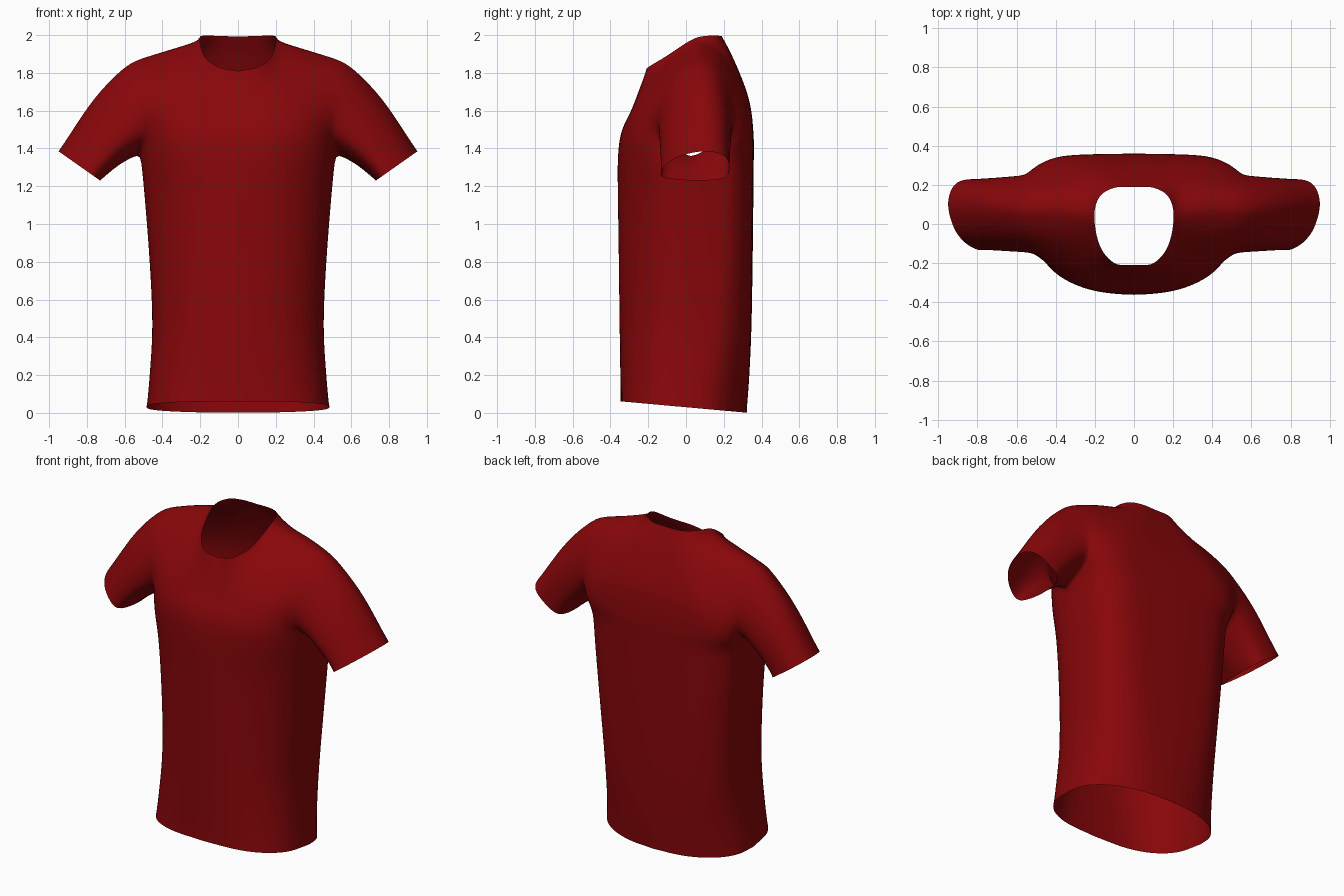
import bpy, bmesh, math
from mathutils import Vector

if "Cube" in bpy.data.objects:
    bpy.data.objects.remove(bpy.data.objects["Cube"])

N = 6          # subdivisions per control span
SEAM_Y = 0.02  # depth of the side seam


def spline(pts, closed=False):
    """Dense Catmull-Rom curve through the points."""
    p = [Vector(q) for q in pts]
    p = [p[-1]] + p + [p[0], p[1]] if closed else [2 * p[0] - p[1]] + p + [2 * p[-1] - p[-2]]
    out = []
    for a, b, c, d in zip(p, p[1:], p[2:], p[3:]):
        for i in range(N):
            t = i / N
            out.append(0.5 * (2 * b + (c - a) * t + (2 * a - 5 * b + 4 * c - d) * t * t
                              + (3 * b - a - 3 * c + d) * t ** 3))
    return out if closed else out + [p[-2]]


def patch(rows, top):
    """Dense grid through coarse rows, ending in a ready-made dense top row."""
    rows = [spline(r) for r in rows] + [top]
    return [list(r) for r in zip(*[spline(c) for c in zip(*rows)])]


def half_ring(z, half_w, depth, power, side):
    """Quarter of the torso outline, from the centre to the side seam."""
    pts = []
    for j in range(6):
        a = math.radians(18 * j)
        x = half_w * math.sin(a) ** (2 / power)
        y = SEAM_Y + side * (depth - side * SEAM_Y) * max(math.cos(a), 0) ** (2 / power)
        pts.append((x, y, z + (0.03 - 0.09 * y) * max(0, 1 - z / 0.9)))
    return pts


# torso levels: z, half width, front depth, back depth, front and back roundness
levels = [(0, .485, .348, .322, 2.7, 2.2), (.18, .47, .35, .336, 2.5, 2.4),
          (.45, .455, .354, .348, 2.3, 3.0), (.8, .47, .358, .354, 2.15, 3.5),
          (1.15, .497, .363, .358, 2.1, 3.7), (1.35, .515, .363, .36, 2.3, 3.7)]
PIT = (len(levels) - 1) * N

# neckline from front centre to back centre, and the shoulder seam
neck = spline([(0, -.21, 1.81), (.1, -.2, 1.83), (.175, -.11, 1.885), (.203, .04, 1.98),
               (.175, .14, 1.998), (.1, .185, 1.995), (0, .19, 1.993)])
shoulder = spline([(.203, .04, 1.98), (.38, .07, 1.925), (.58, .07, 1.865)])
front_top = neck[:3 * N] + shoulder[:1 + 2 * N]
back_top = neck[:3 * N:-1] + shoulder

# front and back upper panels, each row from the centre to the armhole
front_rows = [half_ring(z, w, f, pf, -1) for z, w, f, b, pf, pb in levels] + [
    [(0, -.343, 1.49), (.18, -.335, 1.49), (.31, -.3, 1.49), (.4, -.25, 1.49), (.46, -.19, 1.48), (.505, -.13, 1.47)],
    [(0, -.29, 1.6), (.14, -.285, 1.61), (.26, -.265, 1.63), (.36, -.225, 1.64), (.45, -.18, 1.64), (.53, -.14, 1.62)],
    [(0, -.245, 1.72), (.12, -.235, 1.73), (.2, -.19, 1.77), (.28, -.11, 1.83), (.42, -.075, 1.815), (.56, -.05, 1.785)]]
back_rows = [half_ring(z, w, b, pb, 1) for z, w, f, b, pf, pb in levels] + [
    [(0, .358, 1.47), (.24, .356, 1.47), (.37, .348, 1.47), (.455, .322, 1.47), (.51, .282, 1.47), (.54, .225, 1.47)],
    [(0, .335, 1.66), (.17, .335, 1.66), (.3, .328, 1.66), (.41, .308, 1.65), (.5, .278, 1.64), (.57, .243, 1.63)],
    [(0, .25, 1.875), (.12, .25, 1.878), (.2, .23, 1.89), (.28, .195, 1.9), (.42, .185, 1.865), (.57, .17, 1.81)]]
front, back = patch(front_rows, front_top), patch(back_rows, back_top)

# sew the side seam
for r in range(PIT + 1):
    back[r][-1] = front[r][-1]

# sleeve: lofted from the armhole to the cuff
armhole = [r[-1] for r in front[PIT:]] + [r[-1] for r in reversed(back[PIT + 1:-1])]
cuff_shape = [(0, .05), (.12, -.12), (.48, -.115), (.83, -.035), (1, .095), (.87, .195), (.53, .228), (.1, .205)]
cuff = spline([(.73 + .22 * t, y, 1.23 + .155 * t) for t, y in cuff_shape], closed=True)
sleeve = []
for a, c in zip(armhole, cuff):
    mid = a.lerp(c, .5) + Vector((0, 0, .015 + .03 * (c.z - 1.23) / .155))
    sleeve.append(spline([a, mid, c]))
sleeve.append(sleeve[0])

# assemble one half, mirror it, weld and relax the seams
bm = bmesh.new()
for grid in (front, back, sleeve):
    vs = [[bm.verts.new(p) for p in row] for row in grid]
    for r0, r1 in zip(vs, vs[1:]):
        for j in range(len(r0) - 1):
            bm.faces.new((r0[j], r0[j + 1], r1[j + 1], r1[j]))
half = bmesh.ops.duplicate(bm, geom=bm.verts[:] + bm.edges[:] + bm.faces[:])["geom"]
for v in half:
    if isinstance(v, bmesh.types.BMVert):
        v.co.x *= -1
bmesh.ops.remove_doubles(bm, verts=bm.verts[:], dist=0.0005)
inner = [v for v in bm.verts if not v.is_boundary]
for _ in range(8):
    bmesh.ops.smooth_vert(bm, verts=inner, factor=0.5, use_axis_x=True, use_axis_y=True, use_axis_z=True)
bmesh.ops.recalc_face_normals(bm, faces=bm.faces[:])
front_face = min(bm.faces, key=lambda f: f.calc_center_median().y)
if front_face.normal.y > 0:
    bmesh.ops.reverse_faces(bm, faces=bm.faces[:])
for f in bm.faces:
    f.smooth = True

mesh = bpy.data.meshes.new("shirt")
bm.to_mesh(mesh)
bm.free()
shirt = bpy.data.objects.new("shirt", mesh)
bpy.context.collection.objects.link(shirt)

# red cloth
cloth = bpy.data.materials.new("red_cloth")
cloth.diffuse_color = (0.25, 0.002, 0.003, 1)
cloth.use_nodes = True
cloth.node_tree.nodes["Principled BSDF"].inputs["Base Color"].default_value = cloth.diffuse_color
mesh.materials.append(cloth)
